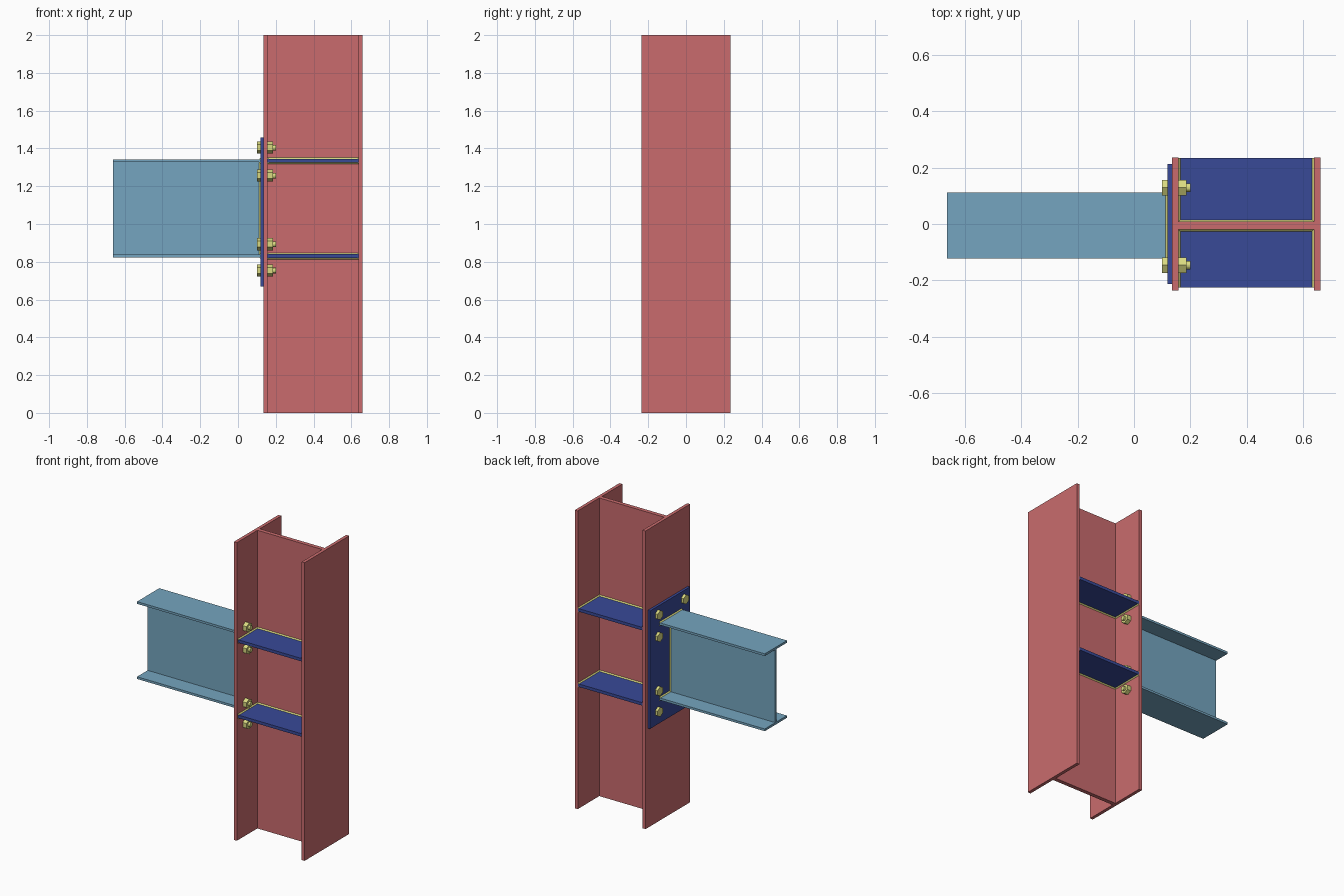
import bpy, bmesh, math
from mathutils import Vector as V

if "Cube" in bpy.data.objects:
    bpy.data.objects.remove(bpy.data.objects["Cube"])


def material(name, rgb):
    m = bpy.data.materials.new(name)
    m.diffuse_color = (*rgb, 1)
    m.use_nodes = True
    m.node_tree.nodes["Principled BSDF"].inputs["Base Color"].default_value = m.diffuse_color
    return m


RED = material("column_red", (0.587, 0.148, 0.155))
TEAL = material("beam_teal", (0.176, 0.376, 0.523))
BLUE = material("plate_blue", (0.040, 0.067, 0.313))
YELLOW = material("fastener_yellow", (0.70, 0.70, 0.22))


def prism(bm, pts, along):
    """Extrude a closed planar outline along a vector."""
    face = bm.faces.new([bm.verts.new(p) for p in pts])
    ext = bmesh.ops.extrude_face_region(bm, geom=[face], use_keep_orig=True)
    bmesh.ops.translate(bm, vec=along,
                        verts=[g for g in ext["geom"] if isinstance(g, bmesh.types.BMVert)])


def finish(bm, name, mat):
    bmesh.ops.recalc_face_normals(bm, faces=bm.faces)
    me = bpy.data.meshes.new(name)
    bm.to_mesh(me)
    bm.free()
    me.materials.append(mat)
    ob = bpy.data.objects.new(name, me)
    bpy.context.collection.objects.link(ob)
    return ob


def box(name, mat, x, y, z):
    bm = bmesh.new()
    prism(bm, [(x[0], y[0], z[0]), (x[1], y[0], z[0]), (x[1], y[1], z[0]), (x[0], y[1], z[0])],
          V((0, 0, z[1] - z[0])))
    return finish(bm, name, mat)


def i_outline(d0, d1, w0, w1, tf, web0, web1):
    """I section: d = depth direction, w = flange width direction."""
    return [(d0, w0), (d0 + tf, w0), (d0 + tf, web0), (d1 - tf, web0), (d1 - tf, w0), (d1, w0),
            (d1, w1), (d1 - tf, w1), (d1 - tf, web1), (d0 + tf, web1), (d0 + tf, w1), (d0, w1)]


def weld(bm, start, end, leg_a, leg_b, s=0.007):
    """Triangular fillet weld."""
    p = V(start)
    prism(bm, [p, p + V(leg_a) * s, p + V(leg_b) * s], V(end) - p)


X, Y, Z = V((1, 0, 0)), V((0, 1, 0)), V((0, 0, 1))

# Column
CX0, CX1, TF = 0.135, 0.66, 0.022
WEB0, WEB1 = -0.019, 0.008
bm = bmesh.new()
prism(bm, [(x, y, 0) for x, y in i_outline(CX0, CX1, -0.236, 0.236, TF, WEB0, WEB1)], Z * 2)
finish(bm, "column", RED)

# Beam
PX = 0.118
BZ0, BZ1, BT = 0.823, 1.342, 0.015
BY0, BY1, BW0, BW1 = -0.123, 0.112, -0.011, 0.001
bm = bmesh.new()
prism(bm, [(-0.663, y, z) for z, y in i_outline(BZ0, BZ1, BY0, BY1, BT, BW0, BW1)], X * (PX + 0.663))
finish(bm, "beam", TEAL)

# End plate
box("end_plate", BLUE, (PX, CX0), (-0.212, 0.212), (0.668, 1.459))

# Beam to end plate welds
bm = bmesh.new()
for z, d in ((BZ1, 1), (BZ0, -1)):
    weld(bm, (PX, BY0, z), (PX, BY1, z), -X, Z * d)
    zi = z - d * BT
    weld(bm, (PX, BY0, zi), (PX, BW0, zi), -X, -Z * d)
    weld(bm, (PX, BW1, zi), (PX, BY1, zi), -X, -Z * d)
for y, d in ((BW1, 1), (BW0, -1)):
    weld(bm, (PX, y, BZ0 + BT), (PX, y, BZ1 - BT), -X, Y * d)
finish(bm, "beam_welds", YELLOW)

# Column stiffeners with fillet welds on three edges, above and below
SX0, SX1, ST = CX0 + TF, CX1 - TF, 0.02
for level, zc in (("lower", 0.83), ("upper", 1.335)):
    for side, inner, outer, d in (("left", WEB1, 0.233, 1), ("right", WEB0, -0.225, -1)):
        z0, z1 = zc - ST / 2, zc + ST / 2
        box(f"{level}_{side}_stiffener", BLUE, (SX0, SX1), sorted((inner, outer)), (z0, z1))
        bm = bmesh.new()
        for z, up in ((z1, 1), (z0, -1)):
            weld(bm, (SX0, inner, z), (SX1, inner, z), Y * d, Z * up)
            weld(bm, (SX0, inner, z), (SX0, outer, z), X, Z * up)
            weld(bm, (SX1, inner, z), (SX1, outer, z), -X, Z * up)
        finish(bm, f"{level}_{side}_stiffener_welds", YELLOW)

# Bolts: hexagonal head, round shank and hexagonal nut


def ring(x, y, z, r, n):
    return [(x, y + r * math.sin(2 * math.pi * i / n), z + r * math.cos(2 * math.pi * i / n))
            for i in range(n)]


for row, z in enumerate((0.754, 0.893, 1.256, 1.404)):
    for side, y in (("left", 0.129), ("right", -0.146)):
        bm = bmesh.new()
        prism(bm, ring(0.1, y, z, 0.032, 6), X * (PX - 0.1))
        prism(bm, ring(CX0 + TF, y, z, 0.032, 6), X * 0.029)
        prism(bm, ring(PX, y, z, 0.015, 20), X * (0.2 - PX))
        finish(bm, f"bolt_{side}_{row + 1}", YELLOW)
